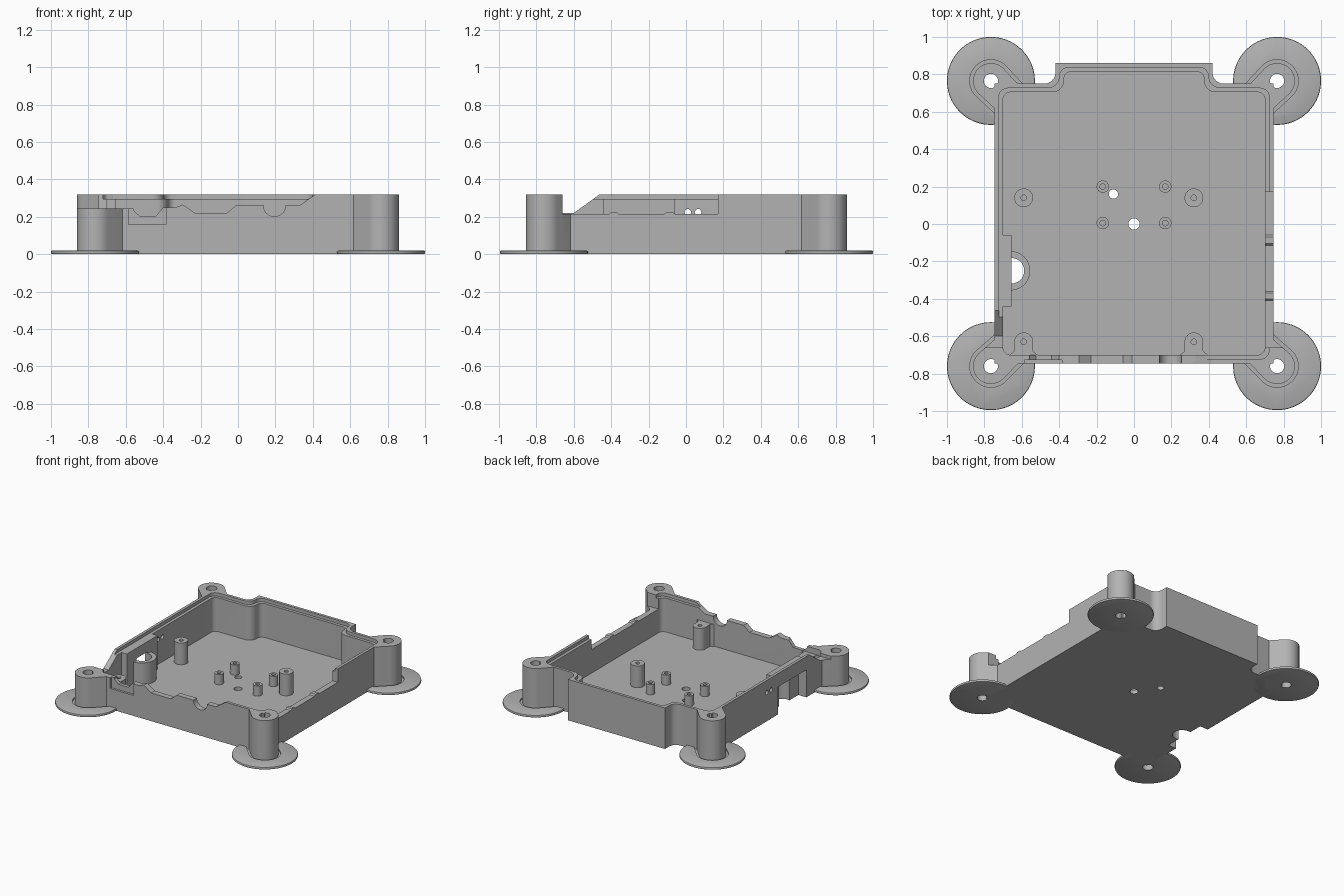
import bpy, bmesh
from math import cos, sin, pi
from mathutils import Vector

cube = bpy.data.objects.get("Cube")
if cube:
    bpy.data.objects.remove(cube, do_unlink=True)

grey = bpy.data.materials.new("plain grey")
grey.use_nodes = True
grey.diffuse_color = (0.45, 0.45, 0.45, 1)
grey.node_tree.nodes["Principled BSDF"].inputs["Base Color"].default_value = grey.diffuse_color

HEIGHT, FLOOR, LEDGE = 0.32, 0.03, 0.295


def prism(name, profile, lo, hi, axis="z"):
    """Extrude a 2D profile along an axis."""
    place = {"z": lambda a, b, c: (a, b, c),
             "y": lambda a, b, c: (a, c, b),
             "x": lambda a, b, c: (c, a, b)}[axis]
    bm = bmesh.new()
    rings = [[bm.verts.new(place(a, b, c)) for a, b in profile] for c in (lo, hi)]
    bm.faces.new(rings[0])
    bm.faces.new(rings[1])
    n = len(profile)
    for i in range(n):
        j = (i + 1) % n
        bm.faces.new((rings[0][i], rings[0][j], rings[1][j], rings[1][i]))
    bmesh.ops.recalc_face_normals(bm, faces=bm.faces)
    mesh = bpy.data.meshes.new(name)
    bm.to_mesh(mesh)
    bm.free()
    mesh.materials.append(grey)
    obj = bpy.data.objects.new(name, mesh)
    bpy.context.collection.objects.link(obj)
    return obj


def circle(x, y, r, n=40, start=0, sweep=2 * pi):
    steps = n if sweep > 6 else n - 1
    return [(x + r * cos(start + sweep * i / steps),
             y + r * sin(start + sweep * i / steps)) for i in range(n)]


def rect(x0, y0, x1, y1):
    return [(x0, y0), (x1, y0), (x1, y1), (x0, y1)]


def rounded(corners, n=8):
    """Fillet each (x, y, radius) corner, all of them right angles."""
    out = []
    for i, (x, y, r) in enumerate(corners):
        p = Vector((x, y))
        if r == 0:
            out.append((x, y))
            continue
        u = (Vector(corners[i - 1][:2]) - p).normalized() * r
        v = (Vector(corners[(i + 1) % len(corners)][:2]) - p).normalized() * r
        for k in range(n + 1):
            t = pi / 2 * k / n
            out.append(tuple(p + u * (1 - sin(t)) + v * (1 - cos(t))))
    return out


def apply_mod(obj, kind, **settings):
    mod = obj.modifiers.new(kind.lower(), kind)
    for key, value in settings.items():
        setattr(mod, key, value)
    bpy.context.view_layer.objects.active = obj
    bpy.ops.object.modifier_apply(modifier=mod.name)


def combine(obj, others, operation="DIFFERENCE"):
    for other in others:
        apply_mod(obj, "BOOLEAN", object=other, operation=operation, solver="EXACT")


def discard(objs):
    for o in objs:
        bpy.data.objects.remove(o, do_unlink=True)


def outline(d, r):
    """Case outline inset by d, with a raised bay at the back."""
    w, b, p, t = 0.745 - d, 0.75 - d, 0.42 - d, 0.86 - d
    right = [(w, -w, r), (w, b, r), (p, b, 0.06), (p, t, r)]
    return rounded(right + [(-x, y, q) for x, y, q in reversed(right)])


# Cutters for the wall tops and openings
front_edge = [(-1, 0.245), (-0.56, 0.245), (-0.56, 0.235), (-0.524, 0.203), (-0.44, 0.203),
              (-0.40, 0.25), (-0.337, 0.25), (-0.294, 0.265), (-0.23, 0.22), (-0.06, 0.22),
              (-0.01, 0.262), (0.128, 0.262)]
front_edge += circle(0.195, 0.262, 0.06, 14, pi, pi)
front_edge += [(0.33, 0.262), (0.43, 0.33), (0.43, 0.5), (-1, 0.5)]
side_edge = [(-0.66, 0.215), (-0.41, 0.215), (-0.40, 0.225), (-0.37, 0.225), (-0.36, 0.215),
             (-0.115, 0.215), (-0.105, 0.225), (-0.07, 0.225), (-0.06, 0.215),
             (0.17, 0.215), (0.17, 0.5), (-0.66, 0.5)]
slope = [(-0.66, 0.22), (-0.60, 0.22), (-0.455, 0.325), (-0.455, 0.5), (-0.66, 0.5)]
edge_cuts = [prism("front_edge_cut", front_edge, -1, -0.62, "y"),
             prism("side_edge_cut", side_edge, 0.58, 1, "x"),
             prism("slope_cut", slope, -1, -0.6, "x")]
port_cuts = [prism("port_recess_cut", rect(-0.9, -0.425, -0.675, -0.075), -0.1, 0.215),
             prism("port_window_cut", circle(-0.655, -0.25, 0.068), -0.1, 0.215)]
holes = [prism("hole_cut", circle(x, y, r), -0.1, 0.1)
         for x, y, r in ((0, 0, 0.03), (-0.11, 0.16, 0.025))]
holes += [prism("vent_cut", circle(y, 0.225, 0.017, 20), -0.9, -0.6, "x") for y in (0.01, 0.065)]
holes.append(prism("front_recess_cut", rect(-0.585, 0.16, -0.385, 0.3), -0.8, -0.728, "y"))
cavity = [prism("cavity_cut", outline(0.045, 0.04), FLOOR, 0.5),
          prism("rabbet_cut", outline(0.022, 0.05), LEDGE, 0.5)]

# Open case: floor and walls with an inner ledge
case = prism("case", outline(0, 0), 0, HEIGHT)
combine(case, cavity + edge_cuts + port_cuts + holes)

# Thickened wall and half round guide around the side port
port_wall = prism("port_wall", rect(-0.72, -0.44, -0.655, -0.06), 0.005, LEDGE)
combine(port_wall, port_cuts)
guide = prism("port_guide", circle(-0.66, -0.25, 0.105, 30, -pi / 2, pi), 0.005, 0.2)
combine(guide, port_cuts[1:])
parts = [case, port_wall, guide]

# Corner feet: flat pad, shallow moat, and a post flowing into the case
for sx, side in ((1, "left"), (-1, "right")):
    for cy, end in ((-0.76, "front"), (0.765, "back")):
        sy = 1 if cy > 0 else -1
        cx, ay = 0.765, abs(cy)

        def post_profile(r):
            pts = circle(cx, ay, r, 28, -pi / 4, pi)
            pts += [(0.75 - 1.414 * r, 0.743), (0.715, 0.715), (0.743, 0.75 - 1.414 * r)]
            return [(sx * x, sy * y) for x, y in pts]

        foot = prism(f"{end}_{side}_foot", circle(sx * cx, cy, 0.235, 72), 0, 0.02)
        apply_mod(foot, "BEVEL", width=0.007, segments=2, limit_method="ANGLE")
        moat = prism("moat_cut", post_profile(0.113), 0.008, 0.1)
        post = prism("post_add", post_profile(0.095), 0.004, HEIGHT)
        bore = prism("bore_cut", circle(sx * cx, cy, 0.038, 32), -0.1, 0.5)
        combine(foot, [moat])
        combine(foot, [post], "UNION")
        combine(foot, [bore] + edge_cuts)
        discard([moat, post, bore])
        parts.append(foot)

# Screw bosses standing on the floor
bosses = [("board_boss", x, y, 0.033, 0.11) for x in (-0.167, 0.167) for y in (0.005, 0.2)]
bosses += [("tall_boss", x, 0.14, 0.05, 0.2) for x in (-0.59, 0.32)]
bosses += [("front_boss", x, -0.63, 0.05, 0.2) for x in (-0.59, 0.32)]
for name, x, y, r, top in bosses:
    profile = circle(x, y, r, 32)
    if name == "front_boss":
        profile = circle(x, y, r, 20, 0, pi) + [(x - r, -0.68), (x - r - 0.03, -0.705),
                                                (x + r + 0.03, -0.705), (x + r, -0.68)]
    boss = prism(name, profile, FLOOR - 0.01, top)
    pin = prism("pin_cut", circle(x, y, 0.015, 16), FLOOR + 0.01, 0.5)
    combine(boss, [pin])
    discard([pin])
    parts.append(boss)

discard(edge_cuts + port_cuts + holes + cavity)

# Smooth curved walls, keep edges crisp
bpy.ops.object.select_all(action="DESELECT")
for part in parts:
    part.select_set(True)
bpy.context.view_layer.objects.active = case
bpy.ops.object.shade_smooth_by_angle(angle=pi / 6)
